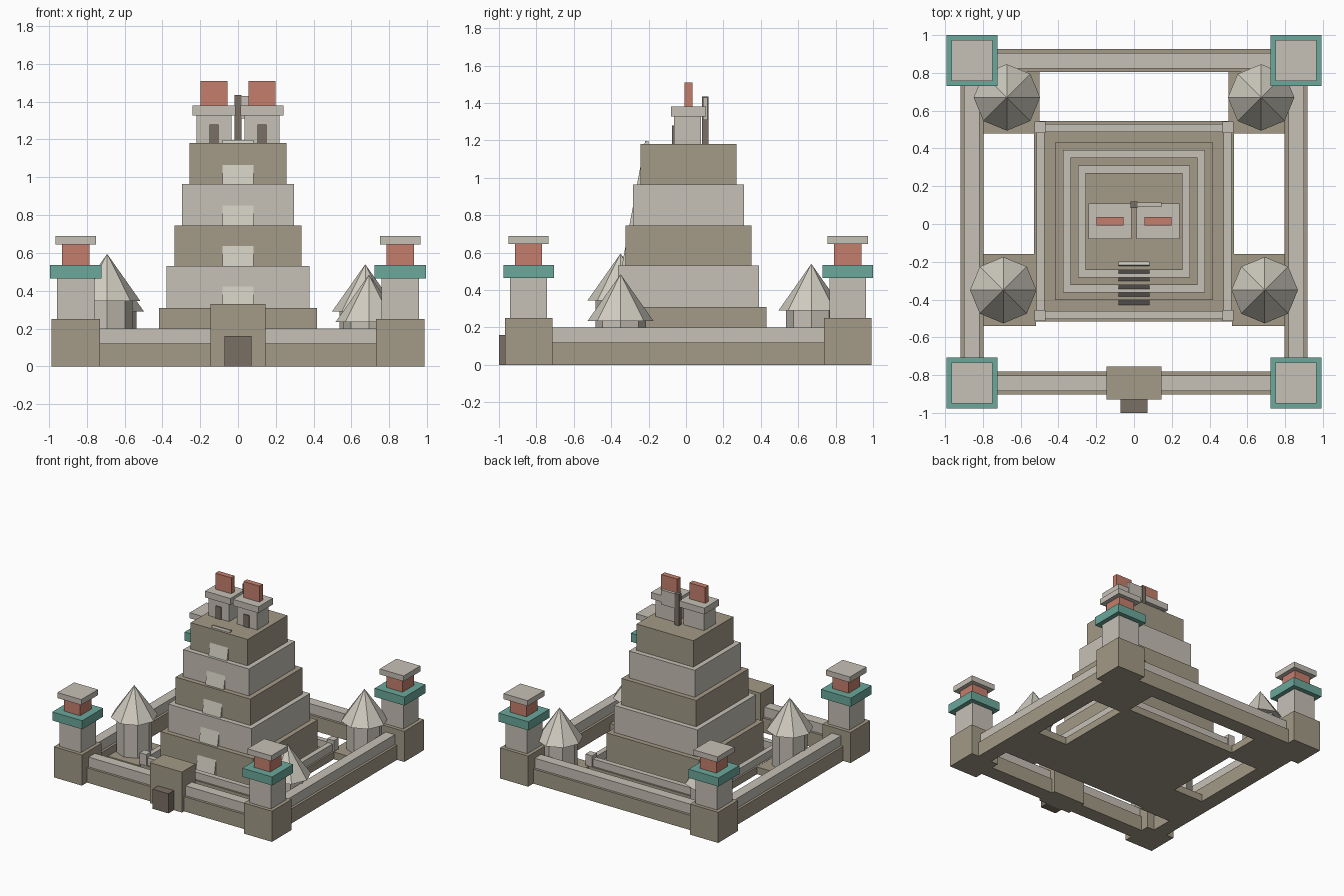
import bpy
import bmesh
from math import radians, atan
from mathutils import Matrix

old = bpy.data.objects.get("Cube")
if old:
    bpy.data.objects.remove(old, do_unlink=True)


def material(name, hexcode):
    def linear(v):
        return v / 12.92 if v <= 0.04045 else ((v + 0.055) / 1.055) ** 2.4
    rgb = [linear(int(hexcode[i:i + 2], 16) / 255) for i in (0, 2, 4)]
    m = bpy.data.materials.new(name)
    m.use_nodes = True
    m.diffuse_color = (*rgb, 1)
    node = next(n for n in m.node_tree.nodes if n.type == 'BSDF_PRINCIPLED')
    node.inputs["Base Color"].default_value = (*rgb, 1)
    node.inputs["Roughness"].default_value = 0.9
    return m


BROWN = material("brown stone", "a39a87")
LIGHT = material("light stone", "c6c1b6")
PALE = material("pale stone", "d0ccc0")
DARK = material("dark wood", "7a7065")
RED = material("red paint", "c57f6d")
TEAL = material("teal trim", "6ba89b")


def finish(name, bm, mat):
    mesh = bpy.data.meshes.new(name)
    bm.to_mesh(mesh)
    bm.free()
    mesh.materials.append(mat)
    ob = bpy.data.objects.new(name, mesh)
    bpy.context.collection.objects.link(ob)
    return ob


def box(name, mat, x, y, z):
    """Block from (min, max) pairs on each axis."""
    bm = bmesh.new()
    size = [b - a for a, b in (x, y, z)]
    mid = [(a + b) / 2 for a, b in (x, y, z)]
    bmesh.ops.create_cube(bm, size=1, matrix=Matrix.Translation(mid) @ Matrix.Diagonal((*size, 1)))
    return finish(name, bm, mat)


def block(name, mat, cx, cy, hx, hy, z0, z1):
    """Block from a centre, half widths and a height range."""
    return box(name, mat, (cx - hx, cx + hx), (cy - hy, cy + hy), (z0, z1))


def octagon(name, mat, cx, cy, r0, r1, z0, z1):
    bm = bmesh.new()
    bmesh.ops.create_cone(bm, cap_ends=True, segments=8, radius1=r0, radius2=r1, depth=z1 - z0,
                          matrix=Matrix.Translation((cx, cy, (z0 + z1) / 2)))
    bmesh.ops.remove_doubles(bm, verts=bm.verts, dist=1e-5)
    return finish(name, bm, mat)


SIDES = ((-1, "right"), (1, "left"))
TX, FRONT, BACK = 0.858, -0.842, 0.865   # tower centres
MID = 0.014                              # pyramid centre in y

# Corner towers
for s, side in SIDES:
    for y, end in ((FRONT, "front"), (BACK, "back")):
        for part, mat, half, z0, z1 in (
                ("base", BROWN, 0.127, 0, 0.25), ("body", LIGHT, 0.098, 0.25, 0.465),
                ("trim", TEAL, 0.135, 0.465, 0.535), ("lantern", RED, 0.073, 0.535, 0.645),
                ("roof", LIGHT, 0.108, 0.645, 0.69)):
            block(f"{end}_{side}_tower_{part}", mat, s * TX, y, half, half, z0, z1)

# Outer walls, a wide course with a narrower one on top
for part, mat, half, z0, z1 in (("lower", BROWN, 0.061, 0, 0.12), ("upper", LIGHT, 0.041, 0.12, 0.2)):
    for y, end in ((FRONT, "front"), (BACK, "back")):
        block(f"{end}_wall_{part}", mat, 0, y, 0.76, half, z0, z1)
    for s, side in SIDES:
        box(f"{side}_wall_{part}", mat, (s * TX - half, s * TX + half),
            (FRONT + 0.1, BACK - 0.1), (z0, z1))

# Gatehouse
box("gatehouse", BROWN, (-0.145, 0.145), (-0.93, -0.755), (0, 0.33))
box("gate_door", DARK, (-0.072, 0.072), (-1, -0.93), (0, 0.16))

# Plinth with a low inner wall and corner posts
block("plinth", BROWN, 0, MID, 0.53, 0.53, 0, 0.06)
for s, side in SIDES:
    end = "front" if s < 0 else "back"
    block(f"{side}_inner_wall", LIGHT, s * 0.495, MID, 0.021, 0.475, 0.06, 0.12)
    block(f"{end}_inner_wall", LIGHT, 0, MID + s * 0.495, 0.475, 0.021, 0.06, 0.12)
    for t in (-1, 1):
        block(f"{side}_{'front' if t < 0 else 'back'}_inner_post", LIGHT,
              s * 0.498, MID + t * 0.498, 0.03, 0.03, 0.06, 0.15)

# Stepped pyramid
levels = (0, 0.31, 0.53, 0.745, 0.965, 1.18)
for i in range(5):
    half = 0.417 - 0.04 * i
    block(f"pyramid_tier_{i + 1}", LIGHT if i % 2 else BROWN, 0, MID, half, half,
          levels[i], levels[i + 1])

# Steep stair ramp leaning on the tiers
slope = 0.187
ramp = block("stair_ramp", PALE, 0, 0.01, 0.083, 0.01, -0.575, 0.575)
ramp.rotation_euler.x = -atan(slope)
ramp.location = (0, -0.242 - slope * (1.07 - 0.632), 0.632)

# Twin shrines with doors and crests
for s, side in SIDES:
    x = s * 0.127
    block(f"{side}_shrine", LIGHT, x, MID - 0.006, 0.092, 0.073, 1.18, 1.33)
    block(f"{side}_shrine_roof", LIGHT, x, MID, 0.114, 0.094, 1.328, 1.38)
    box(f"{side}_shrine_door", DARK, (x - 0.024, x + 0.024), (-0.074, -0.06), (1.18, 1.28))
    block(f"{side}_shrine_crest", RED, x, MID, 0.072, 0.022, 1.38, 1.51)

# Flag behind the shrines
box("flag_pole", DARK, (-0.019, 0.019), (0.085, 0.12), (1.18, 1.435))
box("flag", LIGHT, (0.019, 0.145), (0.09, 0.115), (1.31, 1.43))

# Round huts with pointed roofs, each on its own plot
for s, side, x, y, end, eave in ((-1, "right", 0.692, -0.35, "front", 0.345),
                                 (1, "left", 0.692, -0.35, "front", 0.235),
                                 (-1, "right", 0.673, 0.67, "back", 0.29),
                                 (1, "left", 0.673, 0.67, "back", 0.29)):
    name = f"{end}_{side}_hut"
    block(name + "_plot", BROWN, s * x, y, 0.173, 0.191, 0, 0.059)
    octagon(name + "_walls", LIGHT, s * x, y, 0.135, 0.135, 0.059, eave)
    octagon(name + "_roof", PALE, s * x, y, 0.176, 0, eave, eave + 0.25)
